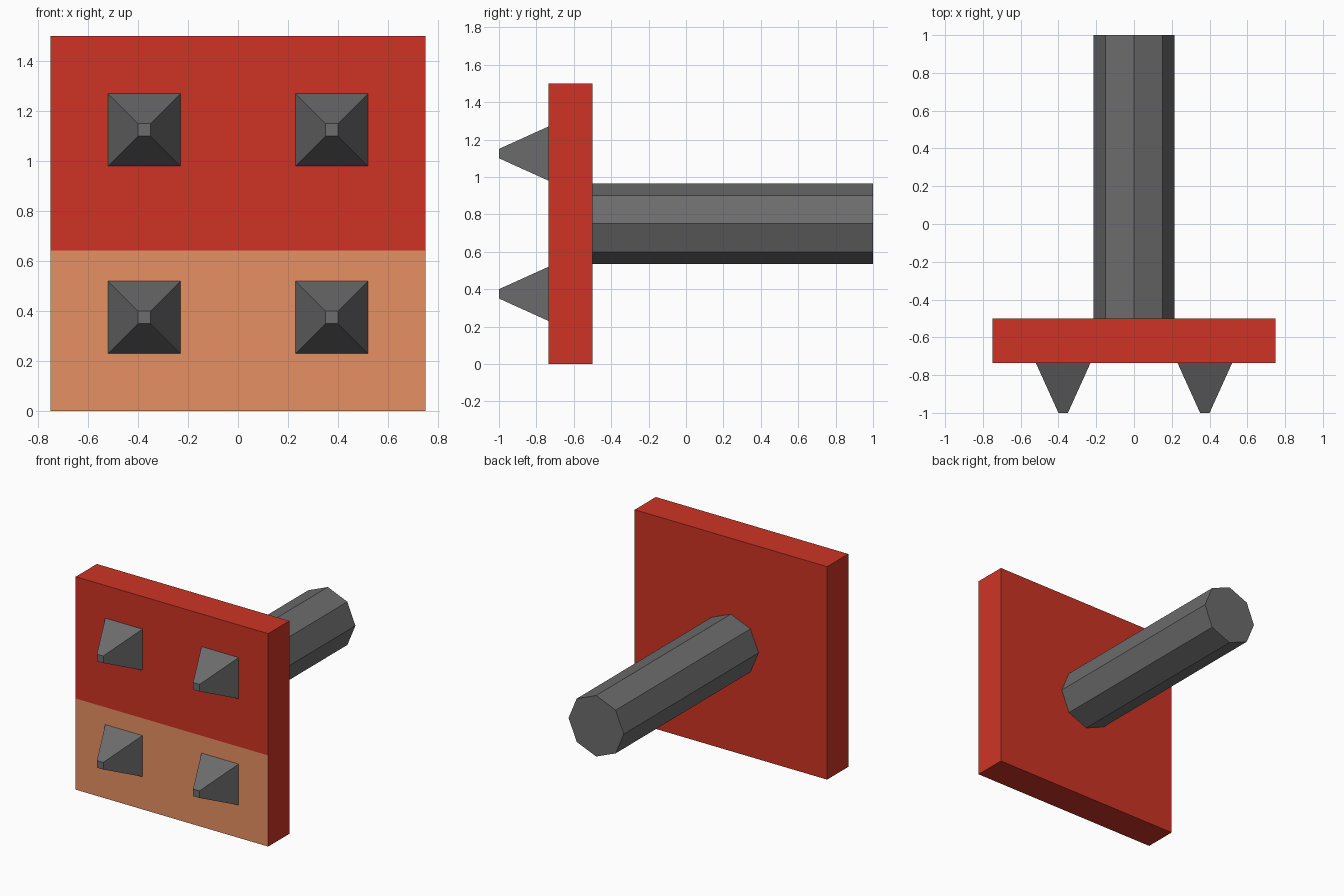
import bpy, bmesh, math
from mathutils import Matrix, Vector

if "Cube" in bpy.data.objects:
    bpy.data.objects.remove(bpy.data.objects["Cube"])


def material(name, rgb):
    m = bpy.data.materials.new(name)
    m.diffuse_color = (*rgb, 1)
    m.use_nodes = True
    m.node_tree.nodes["Principled BSDF"].inputs["Base Color"].default_value = m.diffuse_color
    return m


RED = material("red paint", (0.62, 0.034, 0.018))
TAN = material("tan paint", (0.80, 0.28, 0.126))
GREY = material("dark grey", (0.15, 0.15, 0.15))


def finish(name, bm, *mats):
    bmesh.ops.recalc_face_normals(bm, faces=bm.faces)
    mesh = bpy.data.meshes.new(name)
    bm.to_mesh(mesh)
    bm.free()
    for m in mats:
        mesh.materials.append(m)
    obj = bpy.data.objects.new(name, mesh)
    bpy.context.collection.objects.link(obj)
    return obj


def cone_along_y(name, sides, r_front, r_back, y0, y1, x, z, spin=0.0):
    """Straight or tapered prism running from y0 (front) to y1 (back)."""
    bm = bmesh.new()
    turn = Matrix.Rotation(-math.pi / 2, 4, 'X') @ Matrix.Rotation(spin, 4, 'Z')
    place = Matrix.Translation((x, (y0 + y1) / 2, z))
    bmesh.ops.create_cone(bm, cap_ends=True, segments=sides, radius1=r_front,
                          radius2=r_back, depth=y1 - y0, matrix=place @ turn)
    return finish(name, bm, GREY)


# Square head plate, lower part of its front painted tan
SPLIT = 0.642
bm = bmesh.new()
bmesh.ops.create_cube(bm, size=1, matrix=Matrix.Translation((0, -0.6175, 0.75))
                      @ Matrix.Diagonal((1.5, 0.235, 1.5, 1)))
bmesh.ops.bisect_plane(bm, geom=bm.verts[:] + bm.edges[:] + bm.faces[:],
                       plane_co=Vector((0, 0, SPLIT)), plane_no=Vector((0, 0, 1)))
bm.normal_update()
for f in bm.faces:
    if f.normal.y < -0.9 and f.calc_center_median().z < SPLIT:
        f.material_index = 1
finish("head_plate", bm, RED, TAN)

# Octagonal handle
cone_along_y("handle", 8, 0.215, 0.215, -0.5, 1.0, 0, 0.75)

# Four blunt square spikes on the front
R2 = math.sqrt(2)
for row, z in (("lower", 0.375), ("upper", 1.125)):
    for side, x in (("left", -0.375), ("right", 0.375)):
        cone_along_y(f"{row}_{side}_spike", 4, 0.025 * R2, 0.145 * R2,
                     -1.0, -0.735, x, z, math.pi / 4)
